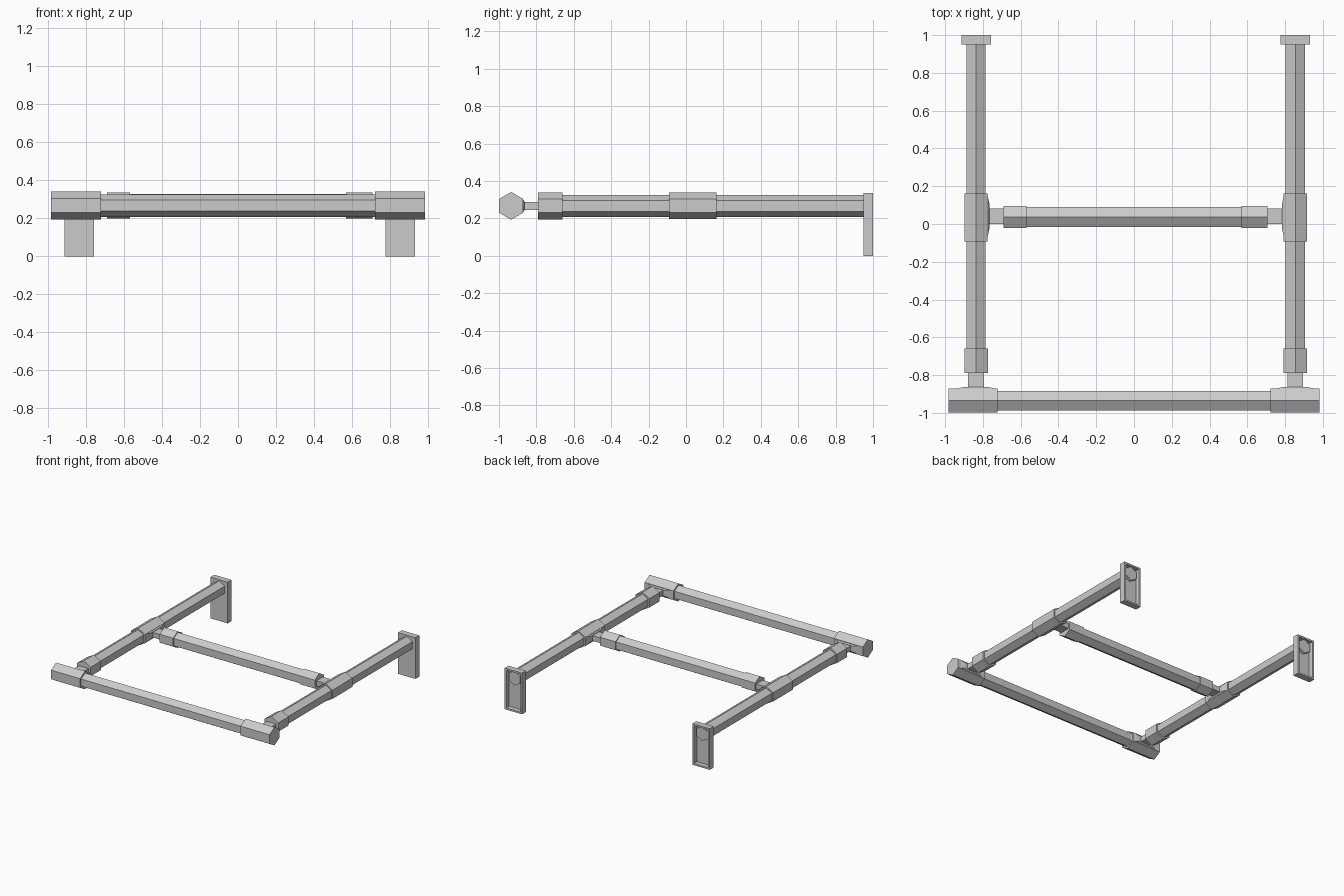
import bpy, bmesh, math

if "Cube" in bpy.data.objects:
    bpy.data.objects.remove(bpy.data.objects["Cube"])

Z = 0.267  # height of the pipe centre lines


def finish(name, bm):
    bmesh.ops.recalc_face_normals(bm, faces=bm.faces)
    me = bpy.data.meshes.new(name)
    bm.to_mesh(me)
    bm.free()
    ob = bpy.data.objects.new(name, me)
    bpy.context.collection.objects.link(ob)
    return ob


def loft(name, axis, rings):
    """Join closed rings; each ring is (position, across, [(u, v), ...]) along x or y."""
    bm = bmesh.new()
    loops = []
    for pos, across, pts in rings:
        loops.append([bm.verts.new((pos, across + u, Z + v) if axis == 'x'
                                   else (across + u, pos, Z + v)) for u, v in pts])
    n = len(loops[0])
    for a, b in zip(loops, loops[1:]):
        for i in range(n):
            j = (i + 1) % n
            bm.faces.new((a[i], a[j], b[j], b[i]))
    bm.faces.new(loops[0])
    bm.faces.new(loops[-1])
    return finish(name, bm)


def hexagon(r):
    return [(r * math.sin(i * math.pi / 3), r * math.cos(i * math.pi / 3)) for i in range(6)]


def rect(w, h):
    return [(-w, -h), (w, -h), (w, h), (-w, h)]


def hex_bar(name, axis, start, end, across, r):
    return loft(name, axis, [(start, across, hexagon(r)), (end, across, hexagon(r))])


def stub(name, axis, face, end, across):
    # tapered collar on the tee, then a flat neck reaching into the coupling
    d = 1 if end > face else -1
    loft(name + "_collar", axis, [(face - 0.01 * d, across, rect(0.12, 0.036)),
                                  (face, across, rect(0.105, 0.034)),
                                  (face + 0.008 * d, across, rect(0.068, 0.024))])
    loft(name + "_neck", axis, [(face - 0.01 * d, across, rect(0.042, 0.021)),
                                (end, across, rect(0.042, 0.021))])


def wall_plate(name, cx):
    # shallow tray, open at the back
    bm = bmesh.new()
    w, t, top = 0.078, 0.014, 0.335

    def ring(y, m):
        return [bm.verts.new((cx + sx * (w - m), y, z))
                for sx, z in ((-1, m), (1, m), (1, top - m), (-1, top - m))]
    loops = [ring(0.95, 0), ring(1.0, 0), ring(1.0, t), ring(0.962, t)]
    for a, b in zip(loops, loops[1:]):
        for i in range(4):
            j = (i + 1) % 4
            bm.faces.new((a[i], a[j], b[j], b[i]))
    bm.faces.new(loops[0])
    bm.faces.new(loops[-1])
    return finish(name, bm)


# front rail and middle cross rail
hex_bar("front_rail", 'x', -0.73, 0.73, -0.935, 0.059)
hex_bar("cross_rail", 'x', -0.58, 0.58, 0.037, 0.060)

# side assemblies: side rail, tees, couplings and plate
for side, s, cx in (("left", -1, -0.836), ("right", 1, 0.854)):
    hex_bar(side + "_side_rail", 'y', -0.68, 0.985, cx, 0.059)
    hex_bar(side + "_side_coupling", 'y', -0.79, -0.66, cx, 0.072)
    hex_bar(side + "_front_tee", 'x', s * 0.983, s * 0.722, -0.935, 0.074)
    hex_bar(side + "_middle_tee", 'y', -0.092, 0.162, cx, 0.071)
    hex_bar(side + "_cross_coupling", 'x', s * (0.69 if s < 0 else 0.707),
            s * 0.568, 0.037, 0.068)
    stub(side + "_front_stub", 'y', -0.872, -0.78, cx)
    stub(side + "_middle_stub", 'x', cx - s * 0.062, s * 0.68, 0.041)
    wall_plate(side + "_wall_plate", cx)
